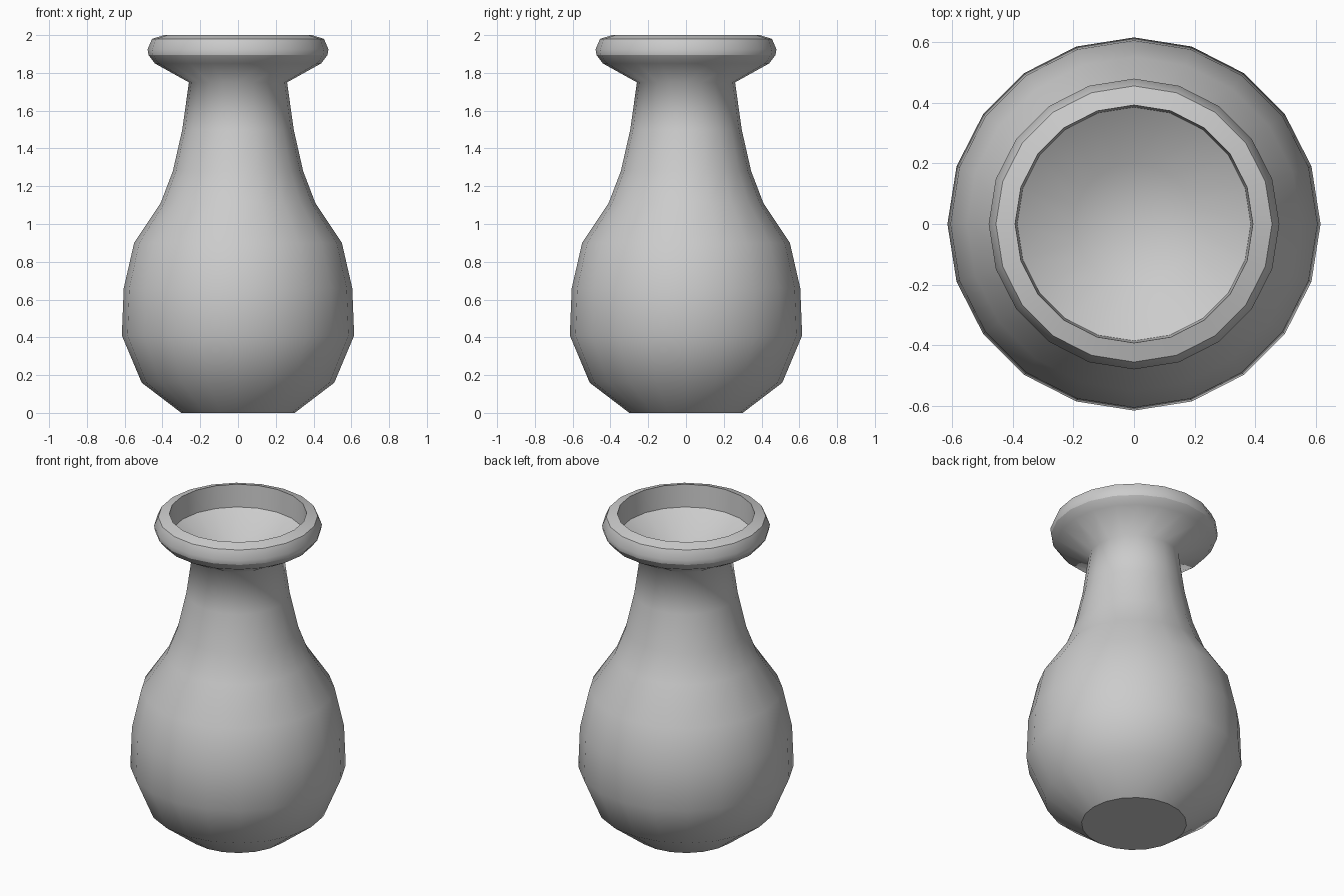
import bpy, bmesh, math

if "Cube" in bpy.data.objects:
    bpy.data.objects.remove(bpy.data.objects["Cube"])

SIDES = 20

# Lathe profile: radius, height, crisp ring or not
profile = [
    # body
    (0.30, 0.0, True), (0.51, 0.16, False), (0.615, 0.41, False),
    (0.605, 0.66, False), (0.55, 0.90, False), (0.41, 1.11, False),
    # neck
    (0.345, 1.28, False), (0.295, 1.50, False), (0.26, 1.75, False),
    # flared lip
    (0.44, 1.85, False), (0.474, 1.895, True), (0.479, 1.925, False),
    (0.455, 1.98, True), (0.392, 2.0, True),
    # inside of the mouth
    (0.385, 1.86, True), (0.20, 1.74, False),
]

bm = bmesh.new()
rings = []
for r, z, _ in profile:
    rings.append([bm.verts.new((r * math.cos(2 * math.pi * i / SIDES),
                                r * math.sin(2 * math.pi * i / SIDES), z))
                  for i in range(SIDES)])

# Walls
for a, b in zip(rings, rings[1:]):
    for i in range(SIDES):
        j = (i + 1) % SIDES
        bm.faces.new((a[i], a[j], b[j], b[i]))

# Flat base and dished mouth floor
bm.faces.new(rings[0][::-1])
floor = bm.verts.new((0, 0, 1.70))
for i in range(SIDES):
    bm.faces.new((rings[-1][i], rings[-1][(i + 1) % SIDES], floor))

# Smooth shading with crisp rings
for f in bm.faces:
    f.smooth = True
for ring, (_, _, crisp) in zip(rings, profile):
    if crisp:
        for i in range(SIDES):
            bm.edges.get((ring[i], ring[(i + 1) % SIDES])).smooth = False

bmesh.ops.recalc_face_normals(bm, faces=bm.faces[:])
mesh = bpy.data.meshes.new("vase")
bm.to_mesh(mesh)
bm.free()
vase = bpy.data.objects.new("vase", mesh)
bpy.context.collection.objects.link(vase)
